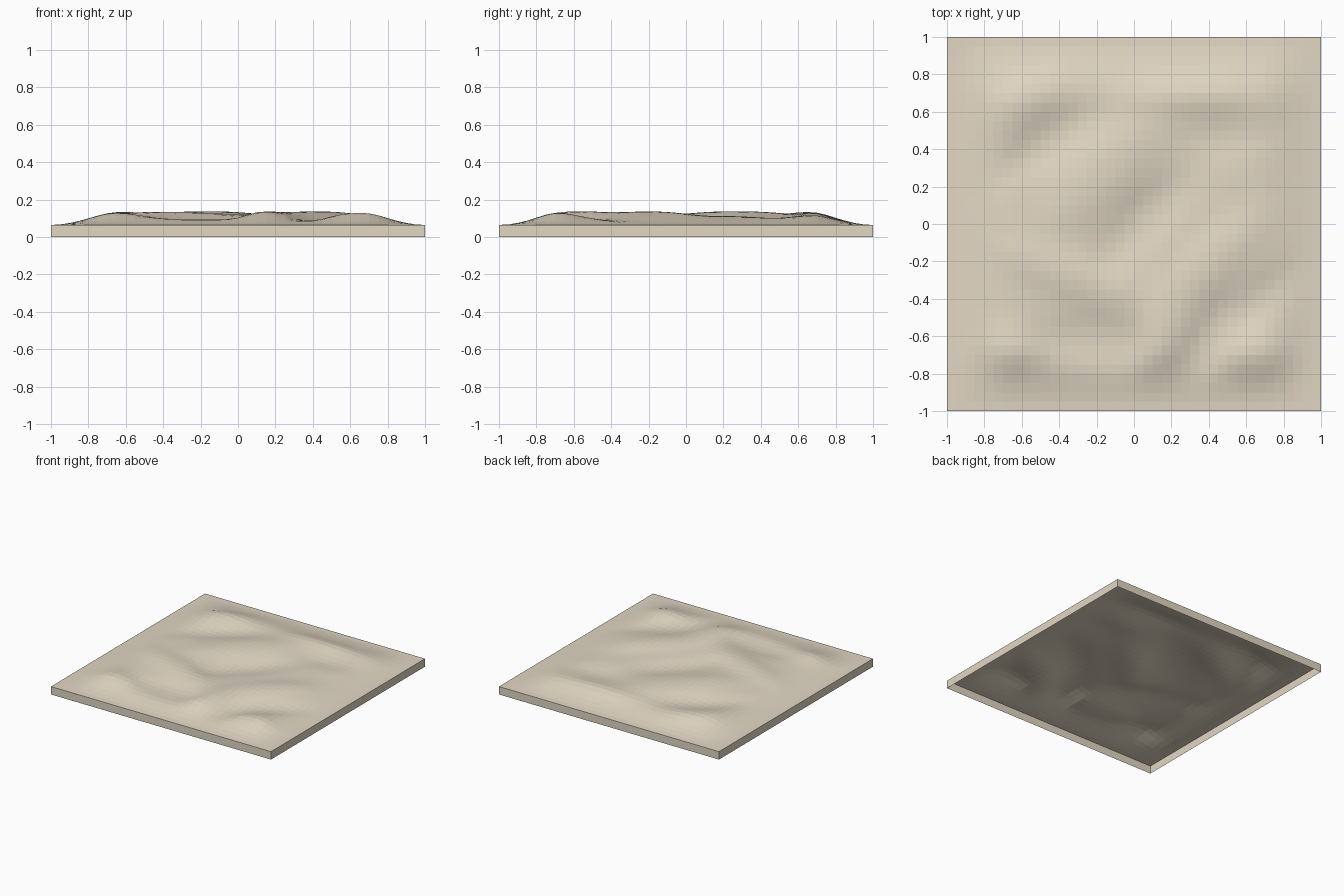
import bpy, bmesh, math

if "Cube" in bpy.data.objects:
    bpy.data.objects.remove(bpy.data.objects["Cube"])

EDGE_Z = 0.065   # height of the flat rim
CELLS = 40

# Dune crests (+) and hollows (-): x, y, half length, half width, angle in degrees, strength
DUNES = [
    (-0.58, 0.68, 0.26, 0.11, 35, 0.9),     # back left crest
    (-0.47, 0.43, 0.30, 0.10, 35, -1.0),    # hollow below it
    (-0.17, 0.27, 0.36, 0.14, 45, 1.2),     # central crest
    (0.06, 0.03, 0.32, 0.11, 47, -1.1),     # hollow below it
    (0.30, 0.70, 0.30, 0.10, 0, 0.7),       # back right crest
    (0.50, 0.46, 0.25, 0.11, 5, -0.5),
    (-0.35, -0.27, 0.32, 0.11, -20, 1.0),   # left crest
    (-0.22, -0.63, 0.28, 0.12, -5, -1.2),   # hollow below it
    (-0.65, -0.68, 0.16, 0.13, 0, 0.8),     # front left mound
    (0.14, -0.62, 0.22, 0.10, 72, 1.2),     # front centre crest
    (0.42, -0.20, 0.30, 0.12, 42, 1.1),
    (0.40, -0.64, 0.20, 0.09, 68, -1.2),    # hollow beside it
    (0.68, -0.40, 0.24, 0.10, 38, -1.0),
    (0.68, -0.72, 0.17, 0.12, 15, 0.9),     # front right mound
    (0.75, 0.15, 0.30, 0.15, 80, -0.3),
]


def smooth(t):
    t = max(0.0, min(1.0, t))
    return t * t * (3 - 2 * t)


def height(x, y):
    total = 0.0
    for cx, cy, length, width, angle, strength in DUNES:
        a = math.radians(angle)
        u = (x - cx) * math.cos(a) + (y - cy) * math.sin(a)
        v = (y - cy) * math.cos(a) - (x - cx) * math.sin(a)
        total += strength * math.exp(-(u / length) ** 2 - (v / width) ** 2)
    fade = smooth((1 - abs(x)) / 0.35) * smooth((1 - abs(y)) / 0.35)
    return EDGE_Z + fade * (0.048 + 0.030 * math.tanh(total))


# Rolling sand surface
bm = bmesh.new()
bmesh.ops.create_grid(bm, x_segments=CELLS, y_segments=CELLS, size=1.0)
for v in bm.verts:
    v.co.z = height(v.co.x, v.co.y)

# Straight skirt down to the ground, open underneath
rim = [e for e in bm.edges if e.is_boundary]
skirt = bmesh.ops.extrude_edge_only(bm, edges=rim)
for v in skirt["geom"]:
    if isinstance(v, bmesh.types.BMVert):
        v.co.z = 0.0
bmesh.ops.recalc_face_normals(bm, faces=bm.faces)
bm.normal_update()
if sum(f.normal.z for f in bm.faces) < 0:
    bmesh.ops.reverse_faces(bm, faces=bm.faces)

mesh = bpy.data.meshes.new("sand_tile")
bm.to_mesh(mesh)
bm.free()
tile = bpy.data.objects.new("sand_tile", mesh)
bpy.context.collection.objects.link(tile)

# Sand colour
sand = bpy.data.materials.new("sand")
sand.diffuse_color = (0.76, 0.68, 0.55, 1)
sand.use_nodes = True
sand.node_tree.nodes["Principled BSDF"].inputs["Base Color"].default_value = sand.diffuse_color
mesh.materials.append(sand)
